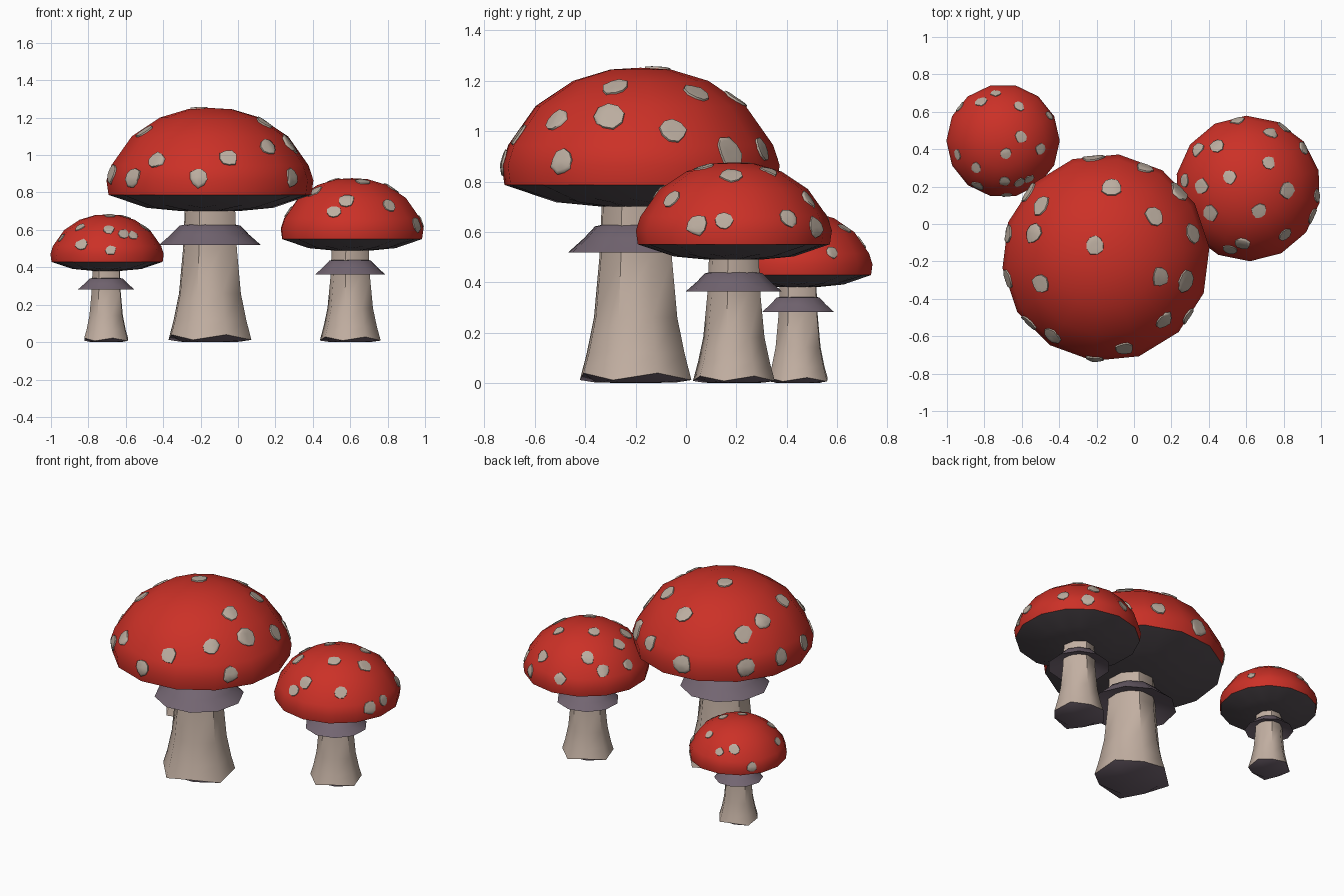
import bpy, bmesh, math, random
from mathutils import Vector
from mathutils.bvhtree import BVHTree

if "Cube" in bpy.data.objects:
    bpy.data.objects.remove(bpy.data.objects["Cube"])

random.seed(4)


def material(name, rgb):
    m = bpy.data.materials.new(name)
    m.diffuse_color = (*rgb, 1)
    m.use_nodes = True
    m.node_tree.nodes["Principled BSDF"].inputs["Base Color"].default_value = m.diffuse_color
    return m


RED = material("cap red", (0.60, 0.03, 0.02))
CREAM = material("stem cream", (0.54, 0.43, 0.36))
SPOT = material("spot beige", (0.50, 0.42, 0.35))
PURPLE = material("skirt grey purple", (0.17, 0.13, 0.165))
GILL = material("gill dark grey", (0.10, 0.083, 0.095))


def make_object(name, bm, mats, angle=40):
    me = bpy.data.meshes.new(name)
    bm.to_mesh(me)
    bm.free()
    for m in mats:
        me.materials.append(m)
    for p in me.polygons:
        p.use_smooth = True
    me.set_sharp_from_angle(angle=math.radians(angle))
    ob = bpy.data.objects.new(name, me)
    bpy.context.collection.objects.link(ob)
    return ob


def lathe(profile, sides, phase=0.0, seg_mats=None, vary=None, closed=False):
    """Spin (r, z) points about z; vary(ring, side, r, z) adds irregularity."""
    bm = bmesh.new()
    rings = []
    for i, (r, z) in enumerate(profile):
        if r == 0:
            rings.append([bm.verts.new((0, 0, z))] * sides)
            continue
        ring = []
        for j in range(sides):
            a = phase + 2 * math.pi * j / sides
            rr, zz = vary(i, j, r, z) if vary else (r, z)
            ring.append(bm.verts.new((rr * math.cos(a), rr * math.sin(a), zz)))
        rings.append(ring)
    if closed:
        rings.append(rings[0])
    for i in range(len(rings) - 1):
        lo, hi = rings[i], rings[i + 1]
        for j in range(sides):
            k = (j + 1) % sides
            quad = list(dict.fromkeys((lo[j], lo[k], hi[k], hi[j])))
            f = bm.faces.new(quad)
            f.material_index = seg_mats[i] if seg_mats else 0
    bmesh.ops.recalc_face_normals(bm, faces=bm.faces)
    return bm


# Profiles of the large mushroom; the other two are scaled copies
CAP = [(0.545, 0.787), (0.556, 0.865), (0.53, 0.945), (0.42, 1.10),
       (0.27, 1.20), (0.12, 1.245), (0, 1.252)]
GILLS = [(0, 0.70), (0.15, 0.70), (0.34, 0.722), (0.545, 0.787)]
STEM = [(0, 0.0), (0.17, 0.002), (0.232, 0.022), (0.205, 0.12), (0.175, 0.26),
        (0.152, 0.50), (0.142, 0.72)]
SKIRT = [(0.12, 0.632), (0.165, 0.622), (0.21, 0.575), (0.275, 0.518), (0.14, 0.565)]


def cap_height(r):
    for (r0, z0), (r1, z1) in zip(CAP[1:], CAP[2:]):
        if r1 <= r <= r0:
            return z0 + (z1 - z0) * (r0 - r) / (r0 - r1)
    return 0.865


def add_spots(tree, spots, size):
    """Thin irregular plates draped over the cap."""
    bm = bmesh.new()
    n = 9
    for x, y in spots:
        r = math.hypot(x, y)
        k = min(1, 0.55 / max(r, 0.001))
        p, nor, _, _ = tree.find_nearest(Vector((x * k, y * k, cap_height(min(r, 0.55)))))
        u = nor.orthogonal().normalized()
        v = nor.cross(u)
        s = size * random.uniform(0.88, 1.12)
        wob = [random.uniform(0.85, 1.12) for _ in range(n)]

        def drape(a, d, lift):
            q = p + (u * math.cos(a) + v * math.sin(a)) * d
            hit = tree.ray_cast(q + nor * 0.12, -nor, 0.25)[0]
            if hit is None:
                hit = tree.find_nearest(q)[0]
            return bm.verts.new(hit + nor * lift)

        rings = [[drape(2 * math.pi * j / n, s * wob[j] * f, h) for j in range(n)]
                 for f, h in ((0.4, 0.009), (0.75, 0.009), (0.97, 0.008), (1.0, -0.003))]
        centre = drape(0, 0, 0.009)
        for j in range(n):
            k2 = (j + 1) % n
            bm.faces.new((centre, rings[0][j], rings[0][k2]))
            for a, b in zip(rings, rings[1:]):
                bm.faces.new((a[j], b[j], b[k2], a[k2]))
    return bm


def mushroom(label, scale, cap_xy, stem_xy, spots, spot_size, phase):
    cx, cy = cap_xy
    parts = []

    # Red cap
    bm = lathe(CAP, 14, phase)
    tree = BVHTree.FromBMesh(bm)
    cap = make_object(label + "_cap", bm, [RED], 60)

    # Pale spots, given in top-view coordinates
    local = [((x - cx) / scale, (y - cy) / scale) for x, y in spots]
    spot = make_object(label + "_spots", add_spots(tree, local, spot_size / scale), [SPOT], 60)

    # Pleated gills under the cap
    def pleat(i, j, r, z):
        return (r, z + (0.010 if j % 2 else -0.004) * (i == 2))
    gills = make_object(label + "_gills", lathe(GILLS, 28, phase, vary=pleat), [GILL], 50)
    # Odd rim points of the gills sit on the chords of the 14-sided cap
    for v in gills.data.vertices:
        if v.co.xy.length > 0.5:
            a = (math.atan2(v.co.y, v.co.x) - phase) % (2 * math.pi / 14)
            if abs(a - math.pi / 14) < 0.05:
                v.co.xy *= math.cos(math.pi / 14)

    # Stem with uneven foot and grey underside
    def uneven(i, j, r, z):
        if i == 2:
            return r * (1.03 if j % 2 else 0.97), 0.012 if j % 2 else 0.04
        return (r * (1.02 if j % 2 else 0.98), z) if i > 2 else (r, z)
    stem = make_object(label + "_stem",
                       lathe(STEM, 8, phase + 0.3, [1, 1, 0, 0, 0, 0], uneven),
                       [CREAM, PURPLE], 50)

    # Flared skirt ring
    skirt = make_object(label + "_skirt",
                        lathe(SKIRT, 10, phase, closed=True), [PURPLE], 45)

    for ob in (cap, spot, gills):
        ob.location = (cx, cy, 0)
    for ob in (stem, skirt):
        ob.location = (*stem_xy, 0)
    for ob in (cap, spot, gills, stem, skirt):
        ob.scale = (scale,) * 3


# Three mushrooms with their spots
mushroom("large", 1.0, (-0.15, -0.18), (-0.15, -0.20), [
    (-0.21, -0.11), (-0.12, 0.20), (0.11, 0.04), (-0.50, 0.10), (-0.54, -0.05),
    (-0.50, -0.32), (-0.68, -0.05), (-0.68, -0.30), (-0.44, -0.60), (-0.58, -0.54),
    (-0.21, -0.73), (-0.05, -0.67), (0.16, -0.52), (0.14, -0.28), (0.28, -0.31),
    (0.32, -0.05), (0.25, 0.18), (0.06, 0.31), (-0.22, 0.37), (-0.58, 0.18),
    (0.30, -0.50)], 0.056, 0.1)
mushroom("medium", 0.7, (0.61, 0.19), (0.60, 0.19), [
    (0.44, 0.42), (0.73, 0.49), (0.72, 0.33), (0.51, 0.25), (0.82, 0.18),
    (0.67, 0.07), (0.36, 0.20), (0.27, 0.23), (0.41, 0.06), (0.58, -0.11),
    (0.51, -0.14), (0.91, 0.41), (0.985, 0.15), (0.96, 0.04), (0.81, 0.53),
    (0.81, -0.06), (0.34, 0.40), (0.55, 0.56)], 0.040, 0.25)
mushroom("small", 0.545, (-0.70, 0.445), (-0.705, 0.445), [
    (-0.74, 0.70), (-0.82, 0.655), (-0.605, 0.465), (-0.685, 0.377), (-0.845, 0.30),
    (-0.947, 0.37), (-0.50, 0.40), (-0.936, 0.63), (-0.615, 0.63), (-0.69, 0.225),
    (-0.68, 0.15), (-0.61, 0.22), (-0.56, 0.24), (-0.45, 0.58), (-0.84, 0.20)],
    0.030, 0.0)
